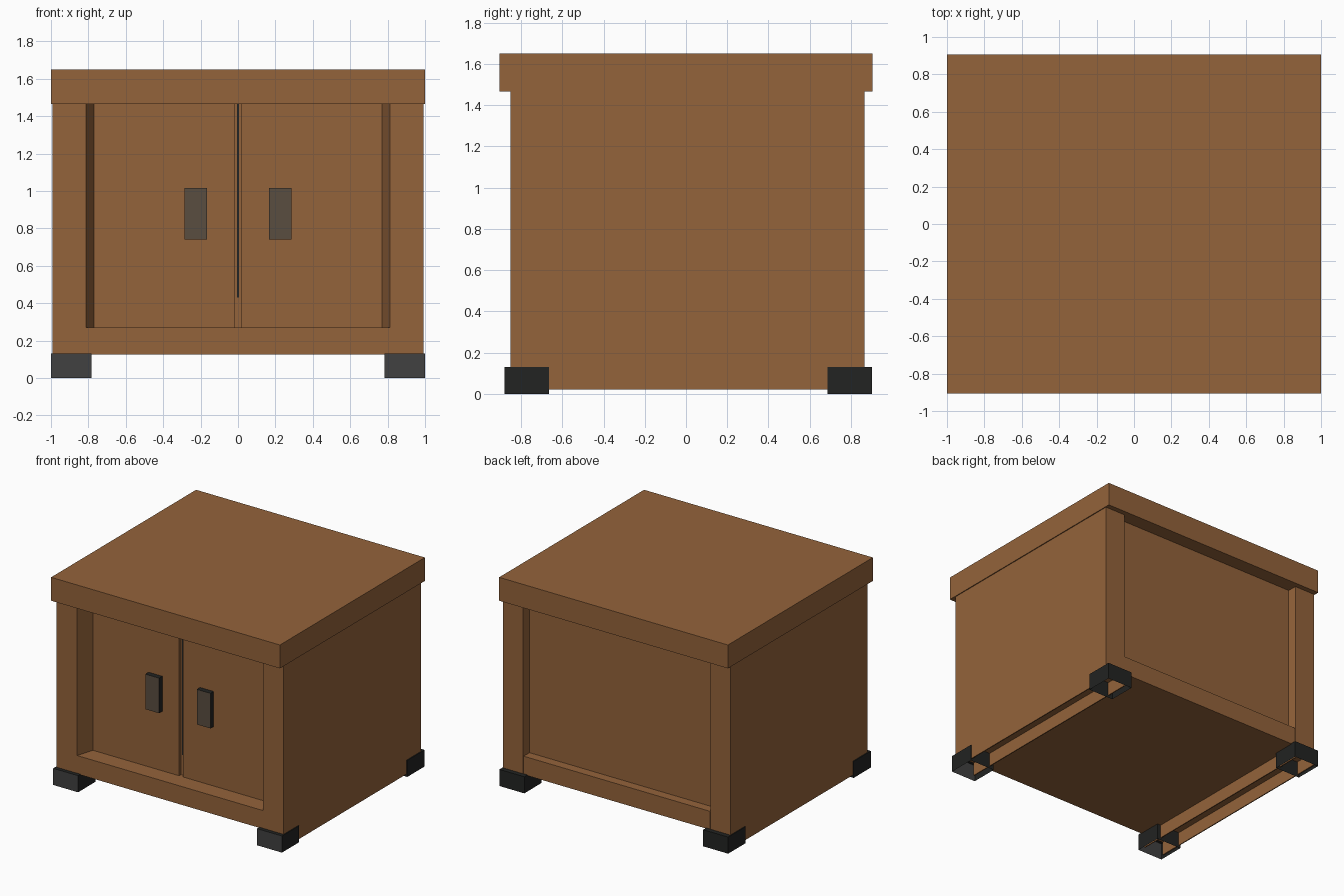
import bpy, bmesh
from mathutils import Vector

if "Cube" in bpy.data.objects:
    bpy.data.objects.remove(bpy.data.objects["Cube"])


def material(name, rgb):
    m = bpy.data.materials.new(name)
    m.diffuse_color = (*rgb, 1)
    m.use_nodes = True
    m.node_tree.nodes["Principled BSDF"].inputs["Base Color"].default_value = m.diffuse_color
    return m


wood = material("brown wood", (0.295, 0.125, 0.043))
black = material("black metal", (0.016, 0.017, 0.016))
grey = material("dark grey metal", (0.052, 0.052, 0.052))
bronze = material("grey brown metal", (0.102, 0.075, 0.051))


def finish(name, bm, mats):
    bmesh.ops.recalc_face_normals(bm, faces=bm.faces)
    me = bpy.data.meshes.new(name)
    bm.to_mesh(me)
    bm.free()
    for m in mats:
        me.materials.append(m)
    ob = bpy.data.objects.new(name, me)
    bpy.context.collection.objects.link(ob)
    return ob


def box(name, x, y, z, mat, front=None, open_bottom=False):
    """Box from (min, max) ranges, optionally with its own front colour or no bottom."""
    bm = bmesh.new()
    bmesh.ops.create_cube(bm, size=1)
    for v in bm.verts:
        v.co = Vector([(r[0] + r[1]) / 2 + c * (r[1] - r[0]) for c, r in zip(v.co, (x, y, z))])
    bm.normal_update()
    for f in bm.faces:
        if front and f.normal.y < -0.5:
            f.material_index = 1
    if open_bottom:
        bmesh.ops.delete(bm, geom=[f for f in bm.faces if f.normal.z < -0.5], context='FACES')
    return finish(name, bm, [mat] + ([front] if front else []))


def prism(name, profile, z0, z1, mat):
    """Plan outline extruded upwards."""
    bm = bmesh.new()
    face = bm.faces.new([bm.verts.new((px, py, z0)) for px, py in profile])
    ext = bmesh.ops.extrude_face_region(bm, geom=[face])
    for v in ext["geom"]:
        if isinstance(v, bmesh.types.BMVert):
            v.co.z = z1
    return finish(name, bm, [mat])


def span(s, a, b):
    return tuple(sorted((s * a, s * b)))


# Top slab and floor with the front and back rails
box("top_slab", (-1, 1), (-0.905, 0.905), (1.465, 1.65), wood)
box("floor_and_rails", (-0.815, 0.815), (-0.848, 0.863), (0.125, 0.27), wood)

# Recessed back panel and the dark seam between the doors
box("back_panel", (-0.80, 0.80), (0.77, 0.79), (0.26, 1.47), wood)
box("door_stop", (-0.05, 0.05), (-0.685, -0.66), (0.26, 1.47), wood)
box("door_seam", (-0.006, 0.006), (-0.69, -0.68), (0.43, 1.465), black)

# Plan of one side wall: posts at both ends with slanted inner edges
side_plan = [(0.993, -0.85), (0.813, -0.85), (0.77, -0.71), (0.77, 0.79),
             (0.813, 0.79), (0.818, 0.865), (0.993, 0.865)]

for s, side in ((-1, "left"), (1, "right")):
    prism(side + "_side_wall", [(s * x, y) for x, y in side_plan], 0.125, 1.467, wood)
    # Skirts hanging below the wall, outer and inner
    box(side + "_outer_skirt", span(s, 0.985, 0.993), (-0.85, 0.865), (0.02, 0.13), wood)
    box(side + "_inner_skirt", span(s, 0.813, 0.821), (-0.85, 0.865), (0.02, 0.13), wood)
    # Door and its handle
    box(side + "_door", span(s, 0.018, 0.79), (-0.71, -0.67), (0.26, 1.467), wood)
    box(side + "_handle", span(s, 0.165, 0.285), (-0.75, -0.70), (0.74, 1.017), black, bronze)
    # Hollow feet, open underneath
    box(side + "_front_foot", span(s, 0.782, 1.0), (-0.88, -0.665), (0, 0.131), black, grey, True)
    box(side + "_back_foot", span(s, 0.782, 1.0), (0.685, 0.902), (0, 0.131), black, None, True)
